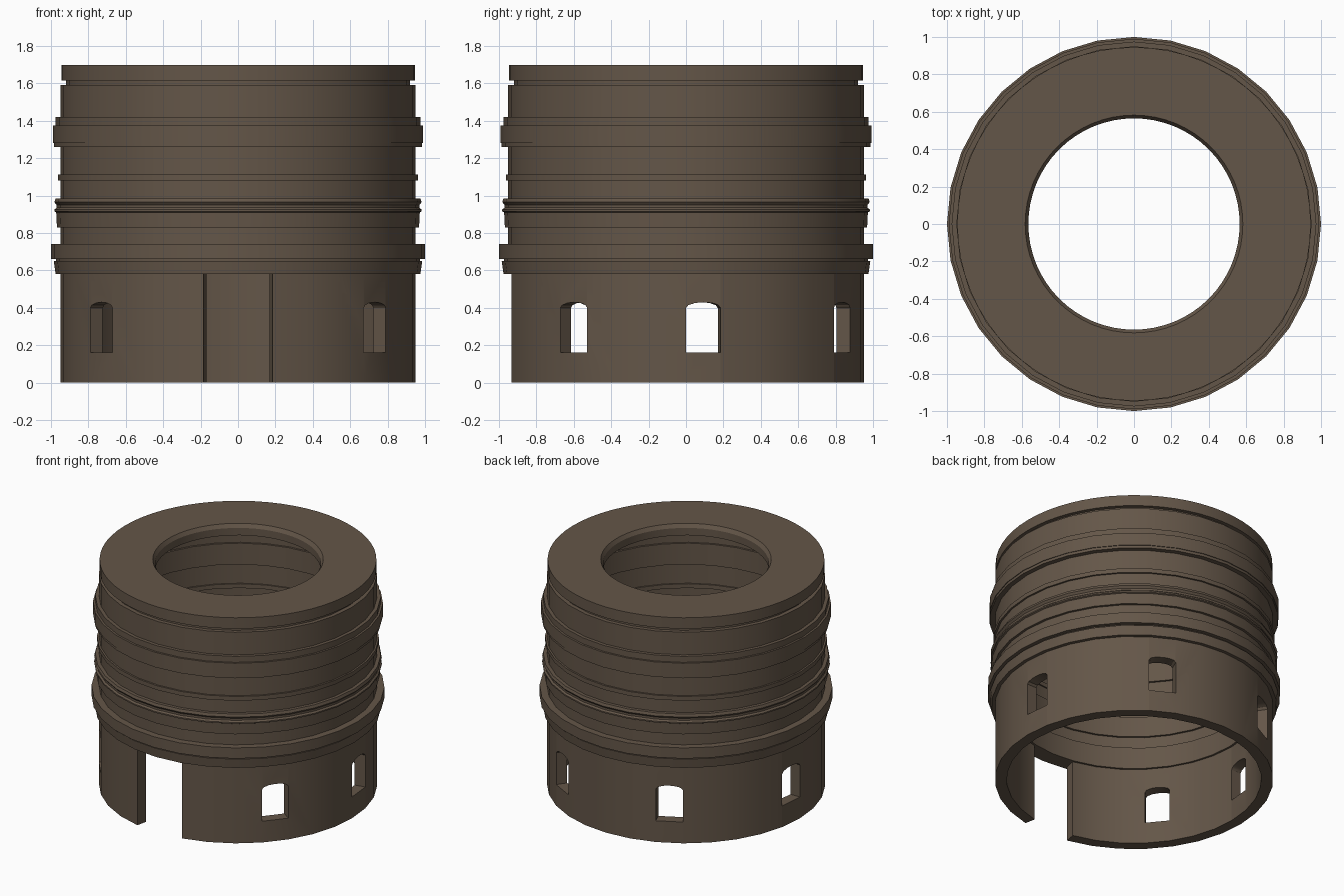
import bpy, bmesh, math

if "Cube" in bpy.data.objects:
    bpy.data.objects.remove(bpy.data.objects["Cube"])

SIDES = 32
STEP = math.radians(11.25)          # one wall facet

stone = bpy.data.materials.new("brown stone")
stone.diffuse_color = (0.127, 0.093, 0.065, 1)
stone.use_nodes = True
stone.node_tree.nodes["Principled BSDF"].inputs["Base Color"].default_value = stone.diffuse_color


def finish(name, bm, smooth=True):
    bmesh.ops.recalc_face_normals(bm, faces=bm.faces)
    me = bpy.data.meshes.new(name)
    bm.to_mesh(me)
    bm.free()
    me.materials.append(stone)
    ob = bpy.data.objects.new(name, me)
    bpy.context.collection.objects.link(ob)
    if smooth:
        shade(ob)
    return ob


def shade(ob):
    bpy.ops.object.select_all(action='DESELECT')
    ob.select_set(True)
    bpy.context.view_layer.objects.active = ob
    bpy.ops.object.shade_smooth_by_angle(angle=math.radians(30))


def lathe(name, profile, sides=SIDES, smooth=True):
    """Revolve a closed (radius, z) outline around the z axis."""
    bm = bmesh.new()
    loops = []
    for i in range(sides):
        a = 2 * math.pi * i / sides
        loops.append([bm.verts.new((r * math.cos(a), r * math.sin(a), z)) for r, z in profile])
    n = len(profile)
    for i in range(sides):
        p, q = loops[i], loops[(i + 1) % sides]
        for k in range(n):
            m = (k + 1) % n
            bm.faces.new((p[k], q[k], q[m], p[m]))
    return finish(name, bm, smooth)


def ring(name, r_in, r_out, z0, z1):
    return lathe(name, [(r_in, z0), (r_out, z0), (r_out, z1), (r_in, z1)])


def wedge(name, angle, outline):
    """Radial cutter: outline of (angle offset, z) pushed through the wall."""
    bm = bmesh.new()
    ends = [[bm.verts.new((r * math.cos(angle + t), r * math.sin(angle + t), z))
             for t, z in outline] for r in (0.75, 1.1)]
    n = len(outline)
    for end in ends:
        bm.faces.new(end)
    for k in range(n):
        m = (k + 1) % n
        bm.faces.new((ends[0][k], ends[0][m], ends[1][m], ends[1][k]))
    bmesh.ops.triangulate(bm, faces=bm.faces)
    ob = finish(name, bm, False)
    ob.hide_render = True
    return ob


# Lower wall with doorway and arched windows
wall = lathe("lower_wall", [(0.87, 0), (0.95, 0), (0.95, 0.58), (0.87, 0.58)], smooth=False)
h = STEP / 2
arch = [(-h, 0.16), (h, 0.16)]
arch += [(h * math.cos(math.pi * k / 6), 0.40 + 0.03 * math.sin(math.pi * k / 6)) for k in range(7)]
door = [(-STEP, -0.1), (STEP, -0.1), (STEP, 0.7), (-STEP, 0.7)]
cutters = [wedge("door_cutter", -math.pi / 2, door)]
for deg in (-39.375, 5.625, 61.875):
    for a in (deg, 180 - deg):
        cutters.append(wedge("window_cutter", math.radians(a), arch))
for c in cutters:
    mod = wall.modifiers.new("cut", 'BOOLEAN')
    mod.operation = 'DIFFERENCE'
    mod.solver = 'EXACT'
    mod.object = c
    bpy.context.view_layer.objects.active = wall
    bpy.ops.object.modifier_apply(modifier=mod.name)
    bpy.data.objects.remove(c)
shade(wall)

# Upper drum and the narrow groove under the cap
ring("upper_drum", 0.87, 0.95, 0.58, 1.59)
ring("cap_groove", 0.87, 0.92, 1.585, 1.62)

# Stepped mouldings, showing outside and slightly inside
lathe("base_moulding", [(0.855, 0.58), (0.975, 0.58), (0.985, 0.65), (0.972, 0.65), (0.972, 0.662),
                        (1.0, 0.662), (1.0, 0.742), (0.855, 0.742)])
lathe("middle_moulding", [(0.855, 0.83), (0.968, 0.83), (0.972, 0.91), (0.982, 0.915), (0.982, 0.925),
                          (0.97, 0.935), (0.97, 0.95), (0.982, 0.965), (0.975, 0.985), (0.855, 0.985)])
ring("thin_band", 0.86, 0.963, 1.08, 1.112)
lathe("upper_moulding", [(0.855, 1.26), (0.985, 1.26), (0.985, 1.28), (0.99, 1.28), (0.99, 1.375),
                         (0.975, 1.375), (0.975, 1.42), (0.855, 1.42)])

# Flat cap with a round, slightly tapered hole
lathe("cap", [(0.565, 1.615), (0.945, 1.615), (0.945, 1.697), (0.582, 1.697), (0.565, 1.67)], 64)
